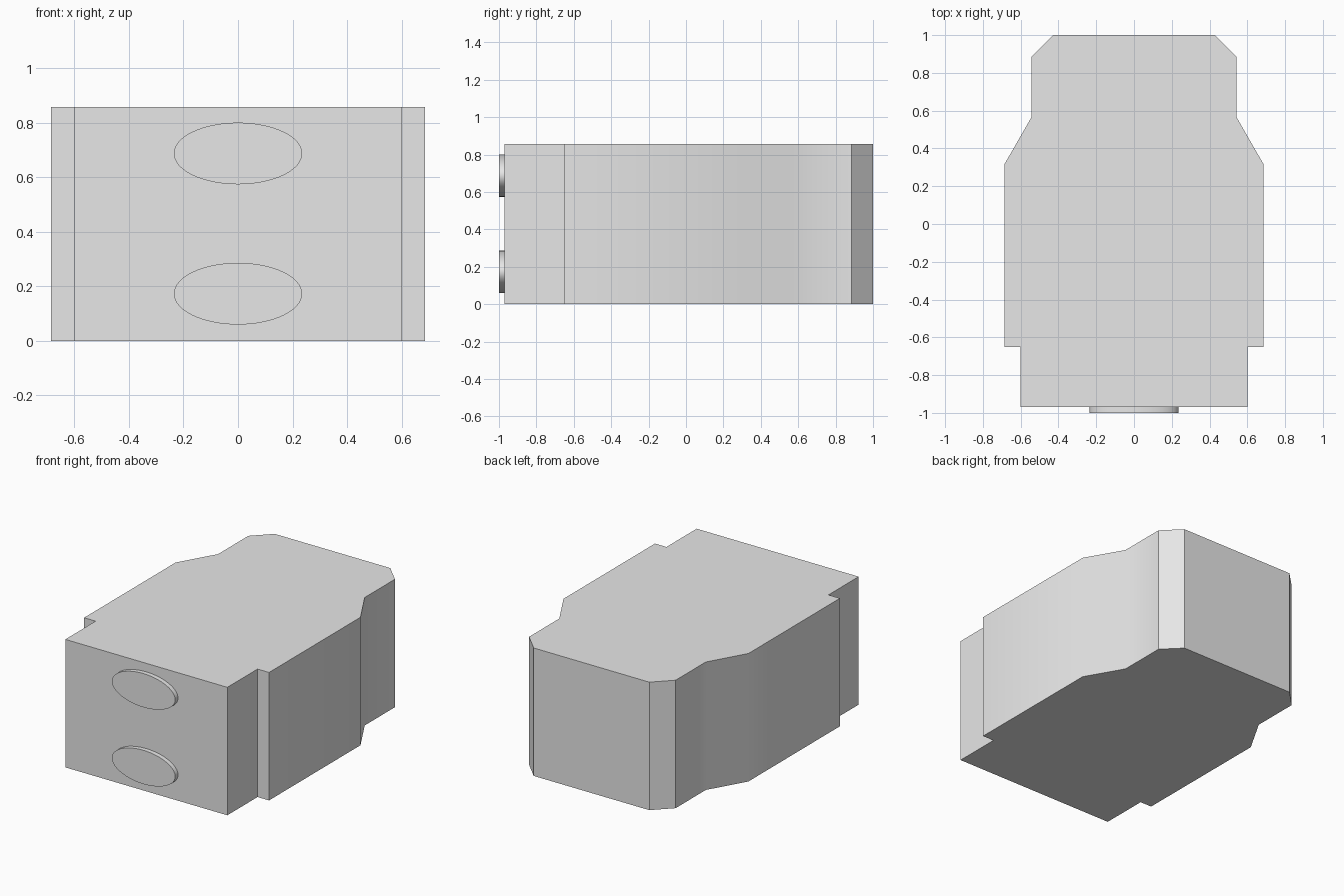
import bpy
import bmesh
import math

cube = bpy.data.objects.get("Cube")
if cube:
    bpy.data.objects.remove(cube, do_unlink=True)

grey = bpy.data.materials.new("light_grey")
grey.use_nodes = True
grey.diffuse_color = (0.8, 0.8, 0.8, 1)
grey.node_tree.nodes["Principled BSDF"].inputs["Base Color"].default_value = (0.8, 0.8, 0.8, 1)


def extrude_outline(name, points, offset):
    """Extrude a closed 3D outline into a solid with smooth shallow bends."""
    bm = bmesh.new()
    face = bm.faces.new([bm.verts.new(p) for p in points])
    result = bmesh.ops.extrude_face_region(bm, geom=[face], use_keep_orig=True)
    top = [v for v in result["geom"] if isinstance(v, bmesh.types.BMVert)]
    bmesh.ops.translate(bm, verts=top, vec=offset)
    bmesh.ops.recalc_face_normals(bm, faces=bm.faces)
    mesh = bpy.data.meshes.new(name)
    bm.to_mesh(mesh)
    bm.free()
    mesh.materials.append(grey)
    obj = bpy.data.objects.new(name, mesh)
    bpy.context.collection.objects.link(obj)
    bpy.ops.object.select_all(action="DESELECT")
    obj.select_set(True)
    bpy.context.view_layer.objects.active = obj
    bpy.ops.object.shade_smooth_by_angle(angle=math.radians(35))
    return obj


# Body: mirrored plan outline, stepped at the front, tapered and chamfered at the back
HEIGHT = 0.857
FRONT = -0.97
half = [(0.6, FRONT), (0.6, -0.65), (0.685, -0.65), (0.685, 0.318),
        (0.543, 0.565), (0.543, 0.885), (0.428, 1.0)]
outline = half + [(-x, y) for x, y in reversed(half)]
extrude_outline("body", [(x, y, 0) for x, y in outline], (0, 0, HEIGHT))

# Oval buttons on the front face
SIDES = 64
for name, z in (("upper_oval_button", 0.687), ("lower_oval_button", 0.173)):
    angles = [math.tau * i / SIDES for i in range(SIDES)]
    ring = [(0.235 * math.cos(a), FRONT, z + 0.113 * math.sin(a)) for a in angles]
    extrude_outline(name, ring, (0, -0.03, 0))
